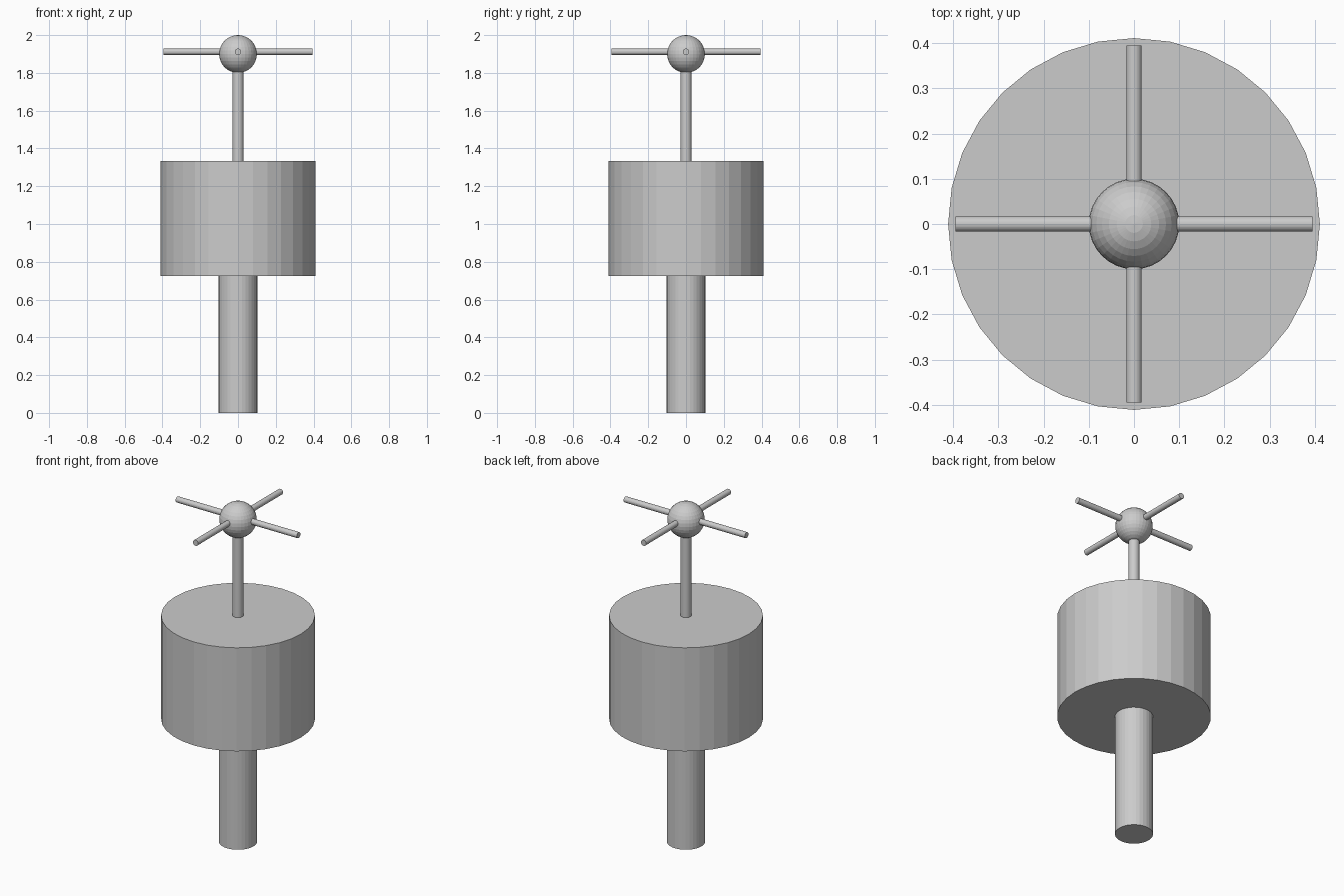
import bpy
from math import pi

cube = bpy.data.objects.get("Cube")
if cube:
    bpy.data.objects.remove(cube, do_unlink=True)

# One plain grey for every part
grey = bpy.data.materials.new("light grey")
grey.use_nodes = True
colour = (0.6, 0.6, 0.6, 1)
grey.diffuse_color = colour
grey.node_tree.nodes["Principled BSDF"].inputs["Base Color"].default_value = colour


def finish(name):
    obj = bpy.context.object
    obj.name = name
    obj.data.materials.append(grey)
    return obj


def post(name, radius, bottom, top):
    """Upright 32-sided cylinder between two heights."""
    bpy.ops.mesh.primitive_cylinder_add(
        vertices=32, radius=radius, depth=top - bottom,
        location=(0, 0, (bottom + top) / 2))
    return finish(name)


def crossbar(name, rotation):
    """Thin horizontal rod through the ball."""
    bpy.ops.mesh.primitive_cylinder_add(
        vertices=32, radius=0.017, depth=0.79,
        location=(0, 0, 1.912), rotation=rotation)
    return finish(name)


# Handle, drum and thin shaft stacked on one axis
post("handle", 0.102, 0, 0.73)
post("drum", 0.411, 0.724, 1.334)
post("shaft", 0.029, 1.33, 1.85)

# Faceted ball on the shaft
bpy.ops.mesh.primitive_uv_sphere_add(
    segments=32, ring_count=16, radius=0.1, location=(0, 0, 1.9))
finish("ball")

# Four arms as two crossed rods
crossbar("side_arms", (0, pi / 2, 0))
crossbar("front_back_arms", (pi / 2, 0, 0))
